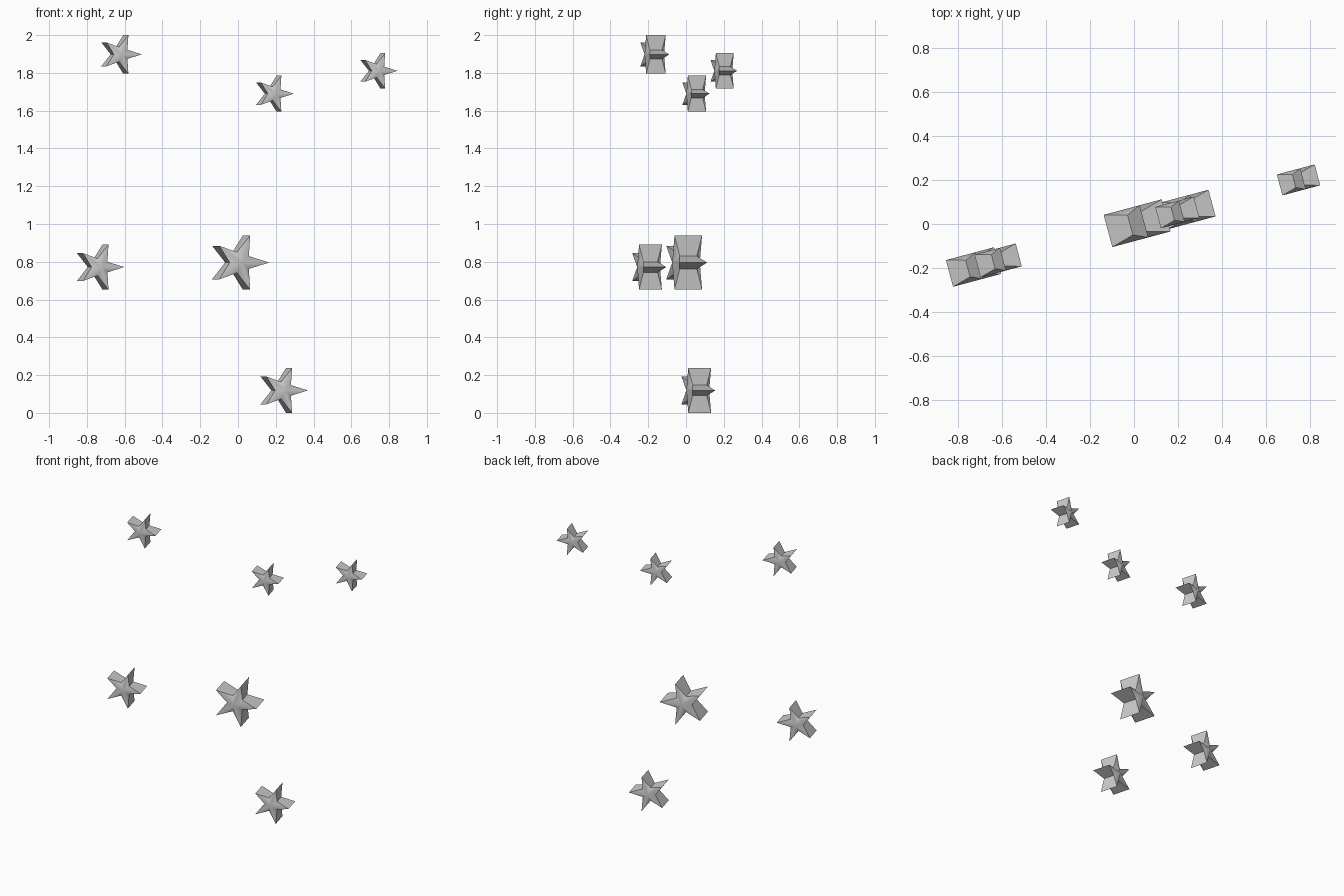
import bpy, bmesh, math
from mathutils import Matrix

if "Cube" in bpy.data.objects:
    bpy.data.objects.remove(bpy.data.objects["Cube"])

TILT = math.radians(15)      # all stars lie in one plane turned about z
INNER = 0.382                # notch radius relative to tip radius
DEPTH = 0.5                  # half thickness at tips and hub
NOTCH_DEPTH = 0.31           # half thickness in the notches


def star(name, x, z, r):
    bm = bmesh.new()
    rings, hubs = [], []
    for side in (-1, 1):
        ring = []
        for i in range(10):
            a = math.radians(36 * i)
            rad, d = (1, DEPTH) if i % 2 == 0 else (INNER, NOTCH_DEPTH)
            ring.append(bm.verts.new((rad * math.cos(a), side * d, rad * math.sin(a))))
        rings.append(ring)
        hubs.append(bm.verts.new((0, side * DEPTH, 0)))
    # Puffed faces front and back, flat walls between
    for i in range(10):
        j = (i + 1) % 10
        for ring, hub in zip(rings, hubs):
            bm.faces.new((ring[i], ring[j], hub)).smooth = True
        bm.faces.new((rings[0][i], rings[0][j], rings[1][j], rings[1][i]))
    bmesh.ops.recalc_face_normals(bm, faces=bm.faces)
    for e in bm.edges:
        e.smooth = all(f.smooth for f in e.link_faces)
    bm.transform(Matrix.Translation((x, x * math.tan(TILT), z))
                 @ Matrix.Rotation(TILT, 4, 'Z') @ Matrix.Scale(r, 4))
    me = bpy.data.meshes.new(name)
    bm.to_mesh(me)
    bm.free()
    bpy.context.collection.objects.link(bpy.data.objects.new(name, me))


# Star cluster: name, x, z, tip radius
for s in (("star_centre", 0.0, 0.796, 0.151),
          ("star_bottom", 0.233, 0.119, 0.125),
          ("star_left", -0.739, 0.772, 0.125),
          ("star_top_left", -0.626, 1.898, 0.107),
          ("star_top_middle", 0.187, 1.69, 0.100),
          ("star_top_right", 0.737, 1.811, 0.098)):
    star(*s)
